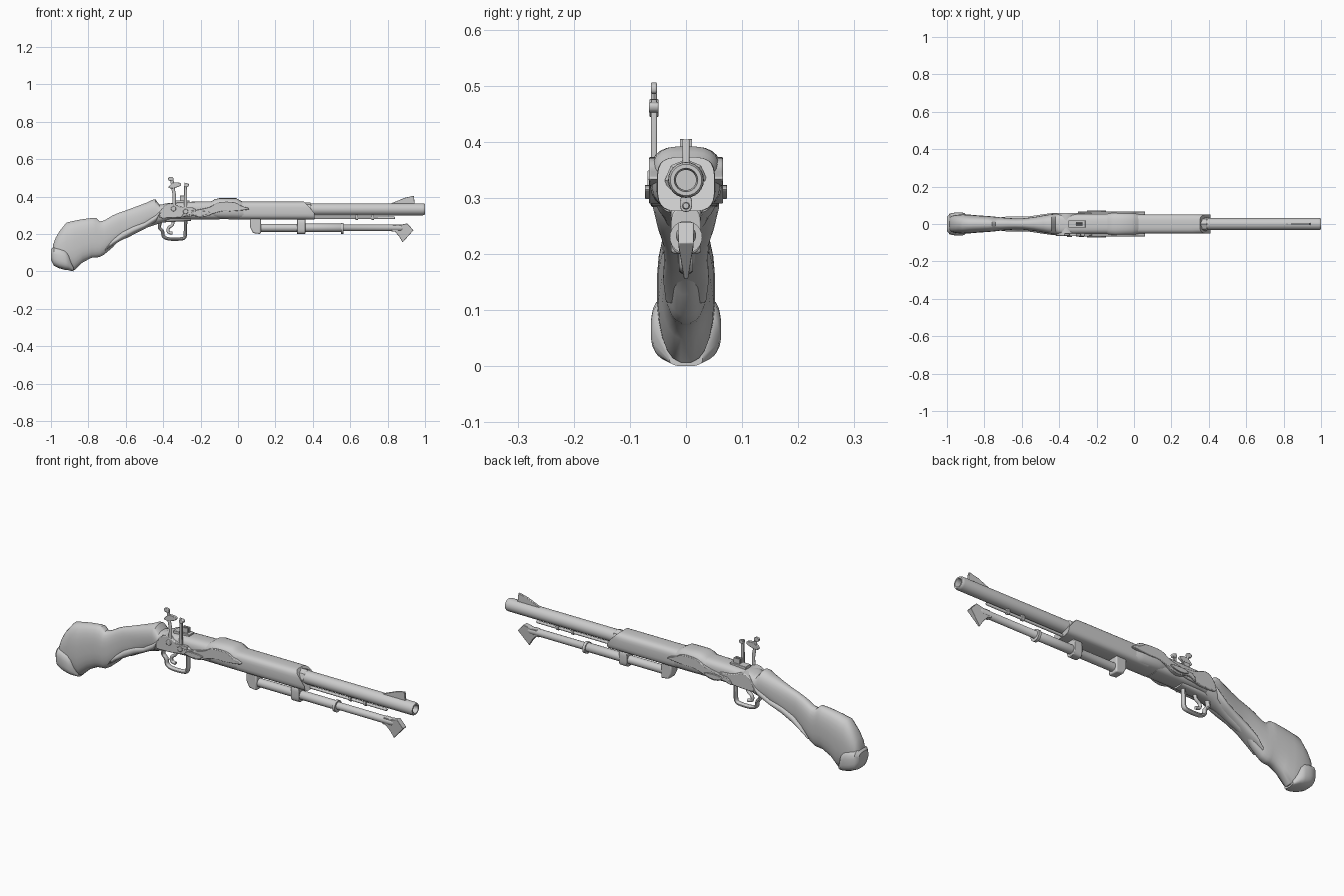
import bpy, bmesh, math
from mathutils import Vector

if "Cube" in bpy.data.objects:
    bpy.data.objects.remove(bpy.data.objects["Cube"], do_unlink=True)

grey = bpy.data.materials.new("plain_grey")
grey.use_nodes = True
grey.diffuse_color = (0.6, 0.6, 0.6, 1)
grey.node_tree.nodes["Principled BSDF"].inputs["Base Color"].default_value = (0.6, 0.6, 0.6, 1)


def finish(name, bm, bevel=0.0, angle=40):
    bmesh.ops.recalc_face_normals(bm, faces=bm.faces)
    mesh = bpy.data.meshes.new(name)
    bm.to_mesh(mesh)
    bm.free()
    obj = bpy.data.objects.new(name, mesh)
    bpy.context.collection.objects.link(obj)
    mesh.materials.append(grey)
    if bevel:
        mod = obj.modifiers.new("soft_edges", "BEVEL")
        mod.width, mod.segments, mod.limit_method = bevel, 2, "ANGLE"
    bpy.ops.object.select_all(action="DESELECT")
    obj.select_set(True)
    bpy.context.view_layer.objects.active = obj
    bpy.ops.object.shade_smooth_by_angle(angle=math.radians(angle))
    return obj


def skin(name, rings, bevel=0.0, angle=40):
    """Bridge rings of points into a closed tube."""
    bm = bmesh.new()
    loops = [[bm.verts.new(p) for p in ring] for ring in rings]
    n = len(loops[0])
    for a, b in zip(loops, loops[1:]):
        for i in range(n):
            bm.faces.new((a[i], a[(i + 1) % n], b[(i + 1) % n], b[i]))
    bm.faces.new(loops[0])
    bm.faces.new(loops[-1])
    return finish(name, bm, bevel, angle)


def loft(name, stations, power=2.5, sides=24, bevel=0.0, shift=None):
    """Stations are (x, top, bottom, half width), with superellipse sections."""
    rings = []
    for x, top, bot, wide in stations:
        ring = []
        for i in range(sides):
            a = math.tau * (i + 0.5) / sides
            c, s = math.cos(a), math.sin(a)
            y = math.copysign(abs(c) ** (2 / power), c) * wide
            z = (top + bot) / 2 + math.copysign(abs(s) ** (2 / power), s) * (top - bot) / 2
            ring.append((x + (shift(x, z) if shift else 0), y, z))
        rings.append(ring)
    return skin(name, rings, bevel)


def lathe(name, profile, z, sides=24, angle=40):
    """Profile of (x, radius) turned about an axis along x."""
    return skin(name, [[(x, r * math.cos(math.tau * i / sides), z + r * math.sin(math.tau * i / sides))
                        for i in range(sides)] for x, r in profile], angle=angle)


def rounded(points, steps=4, closed=True):
    """Catmull-Rom smoothing of an outline or path."""
    pts, out = [Vector(p) for p in points], []
    n = len(pts)
    get = (lambda i: pts[i % n]) if closed else (lambda i: pts[max(0, min(n - 1, i))])
    for i in range(n if closed else n - 1):
        a, b, c, d = (get(i + k) for k in (-1, 0, 1, 2))
        for k in range(steps):
            t = k / steps
            out.append(0.5 * (2 * b + (c - a) * t + (2 * a - 5 * b + 4 * c - d) * t * t
                              + (3 * b - a - 3 * c + d) * t ** 3))
    return out if closed else out + [pts[-1]]


def plate(name, outline, y0, y1, bevel=0.004, smooth=True):
    """Extrude an (x, z) outline between two y values."""
    pts = rounded(outline) if smooth else outline
    return skin(name, [[(p[0], y, p[1]) for p in pts] for y in (y0, y1)], bevel)


def tube(name, path, radius, y=0.0, sides=10, flat=1.0):
    """Sweep an oval along an (x, z) path."""
    pts, rings = rounded(path, closed=False), []
    for i, p in enumerate(pts):
        d = (pts[min(i + 1, len(pts) - 1)] - pts[max(i - 1, 0)]).normalized()
        rings.append([(p.x - d.y * radius * math.cos(a), y + radius * flat * math.sin(a),
                       p.y + d.x * radius * math.cos(a))
                      for a in (math.tau * k / sides for k in range(sides))])
    return skin(name, rings)


def box(name, x0, x1, y0, y1, z0, z1, bevel=0.002):
    return plate(name, [(x0, z0), (x1, z0), (x1, z1), (x0, z1)], y0, y1, bevel, False)


# Shoulder stock with its grip
loft("stock", [
    (-.99, .14, .06, .03), (-.975, .18, .035, .042), (-.955, .215, .02, .048),
    (-.917, .262, .012, .052), (-.874, .272, .006, .05), (-.83, .28, .048, .046),
    (-.783, .286, .072, .043), (-.76, .287, .074, .041), (-.74, .268, .076, .039),
    (-.715, .273, .09, .036), (-.67, .3, .128, .032), (-.634, .315, .166, .03),
    (-.59, .33, .18, .031), (-.537, .35, .208, .037), (-.484, .37, .235, .046),
    (-.455, .384, .244, .051), (-.44, .384, .249, .053), (-.42, .357, .256, .055), (-.38, .36, .27, .055)])

# Metal cap over the heel
loft("butt_cap", [
    (-1, .118, .06, .038), (-.985, .132, .03, .056), (-.955, .13, .016, .062),
    (-.925, .122, .008, .063), (-.907, .1, .006, .059), (-.88, .03, 0, .03)], power=3)

# Carved leaf along both sides of the grip
loft("grip_leaf", [
    (-.71, .12, .112, .036), (-.67, .172, .14, .041), (-.62, .214, .168, .039),
    (-.56, .246, .2, .041), (-.5, .266, .23, .05), (-.44, .31, .262, .059), (-.41, .335, .31, .058)])

# Receiver, band sleeve and fore-end
loft("receiver", [(-.43, .345, .265, .05), (-.39, .364, .275, .056), (-.35, .366, .278, .055),
                  (-.28, .372, .278, .054), (-.1, .376, .278, .054)], power=3.2)
loft("band_sleeve", [(-.155, .366, .29, .053), (-.125, .386, .284, .06), (-.1, .392, .28, .064),
                     (-.01, .392, .278, .061), (.008, .382, .278, .058), (.03, .37, .28, .053)], power=3)
loft("fore_end", [(-.05, .373, .278, .052), (.33, .373, .277, .052), (.375, .373, .276, .051)], power=3.6,
     shift=lambda x, z: max(0, min(.06, .375 - z)) - .025 if x > .3 else 0)
plate("band_scrolls", [
    (-.3, .29), (-.26, .302), (-.21, .29), (-.17, .294), (-.13, .31), (-.08, .322), (-.03, .322), (.06, .333),
    (.015, .352), (-.02, .37), (-.1, .37), (-.15, .345), (-.2, .333), (-.24, .325), (-.28, .32)], -.066, .066, .006)
plate("scroll_bosses", [(-.25, .308), (-.21, .298), (-.17, .304), (-.15, .316), (-.18, .322), (-.23, .322)],
      -.073, .073, .006)

# Lock plate with its pivots
plate("lock_plate", [(-.42, .29), (-.37, .285), (-.3, .29), (-.23, .3), (-.23, .335),
                     (-.3, .345), (-.36, .365), (-.4, .345)], -.063, .058)
for name, x, z in (("hammer_pivot", -.345, .335), ("strike_pivot", -.28, .32)):
    plate(name, [(x + .014 * math.cos(math.tau * k / 12), z + .014 * math.sin(math.tau * k / 12))
                 for k in range(12)], -.069, -.05, .003, False)

# Hammer: curved arm, clamping jaw and top screw
tube("hammer_arm", [(-.31, .325), (-.34, .345), (-.34, .4), (-.348, .45), (-.352, .485)], .009, -.057, flat=.65)
plate("hammer_jaw", [(-.372, .448), (-.345, .445), (-.308, .458), (-.308, .472), (-.335, .476), (-.355, .47)],
      -.065, -.049, .002)
plate("hammer_screw", [(-.372, .488), (-.36, .484), (-.346, .488), (-.346, .5), (-.358, .506), (-.372, .502)],
      -.062, -.052, .002)

# Striking post in front of the hammer
plate("strike_post", [(-.29, .32), (-.272, .32), (-.273, .47), (-.287, .476)], -.062, -.052, .002, False)
plate("strike_head", [(-.284, .452), (-.266, .455), (-.264, .468), (-.284, .47)], -.066, -.049, .002)
box("priming_pan", -.31, -.24, -.066, -.03, .325, .342)

# Sights
for side in (-1, 1):
    box("rear_sight_post", -.31, -.275, side * .0075 - .0035, side * .0075 + .0035, .36, .405, .001)
box("rear_sight_base", -.35, -.26, -.02, .02, .36, .38)
plate("front_sight", [(.81, .36), (.945, .36), (.94, .405), (.89, .393)], -.006, .006, .002, False)

# Barrel with a hollow bore
lathe("barrel", [(.2, .032), (.985, .032), (.995, .031), (1, .028), (1, .021), (.985, .018), (.8, .018)], .332)
lathe("barrel_collar", [(.33, .038), (.385, .038), (.392, .033)], .331, 8, 20)

# Thin rod below the barrel, held by rings
lathe("cleaning_rod", [(.38, .007), (.835, .007), (.84, .005)], .286, 12)
for x in (.635, .72):
    loft("rod_ring", [(x - .007, .305, .275, .011), (x + .007, .305, .275, .011)], bevel=.002)

# Trigger and its guard
tube("trigger_guard", [(-.28, .285), (-.281, .22), (-.284, .185), (-.305, .174), (-.37, .174),
                       (-.398, .188), (-.404, .215), (-.42, .235), (-.415, .265)], .009, flat=1.5)
tube("trigger", [(-.345, .28), (-.35, .25), (-.372, .232), (-.372, .21), (-.35, .204)], .008, flat=1.1)
loft("trigger_plate", [(-.44, .29, .25, .02), (-.4, .29, .262, .03), (-.25, .29, .27, .03)])

# Lower shaft with its bracket, clamps and hooked blade
plate("rear_bracket", [(.065, .282), (.065, .235), (.08, .205), (.122, .2), (.122, .282)],
      -.027, .027, .006, False)
lathe("lower_shaft", [(.1, .021), (.335, .021), (.34, .022), (.555, .022), (.56, .018), (.87, .018),
                      (.885, .013)], .233)
loft("shaft_clamp", [(.315, .282, .2, .027), (.36, .282, .2, .027)], power=3.5, bevel=.003)
lathe("shaft_ferrule", [(.55, .029), (.564, .029)], .23)
# Blade, thinning towards its lower point
blade = plate("hooked_blade", [(.83, .25), (.865, .248), (.905, .257), (.938, .22), (.88, .155),
                               (.862, .186), (.84, .212), (.82, .215)], -.014, .014, .002, False)
for v in blade.data.vertices:
    v.co.y *= min(1, .25 + max(0, v.co.z - .155) * 12)
